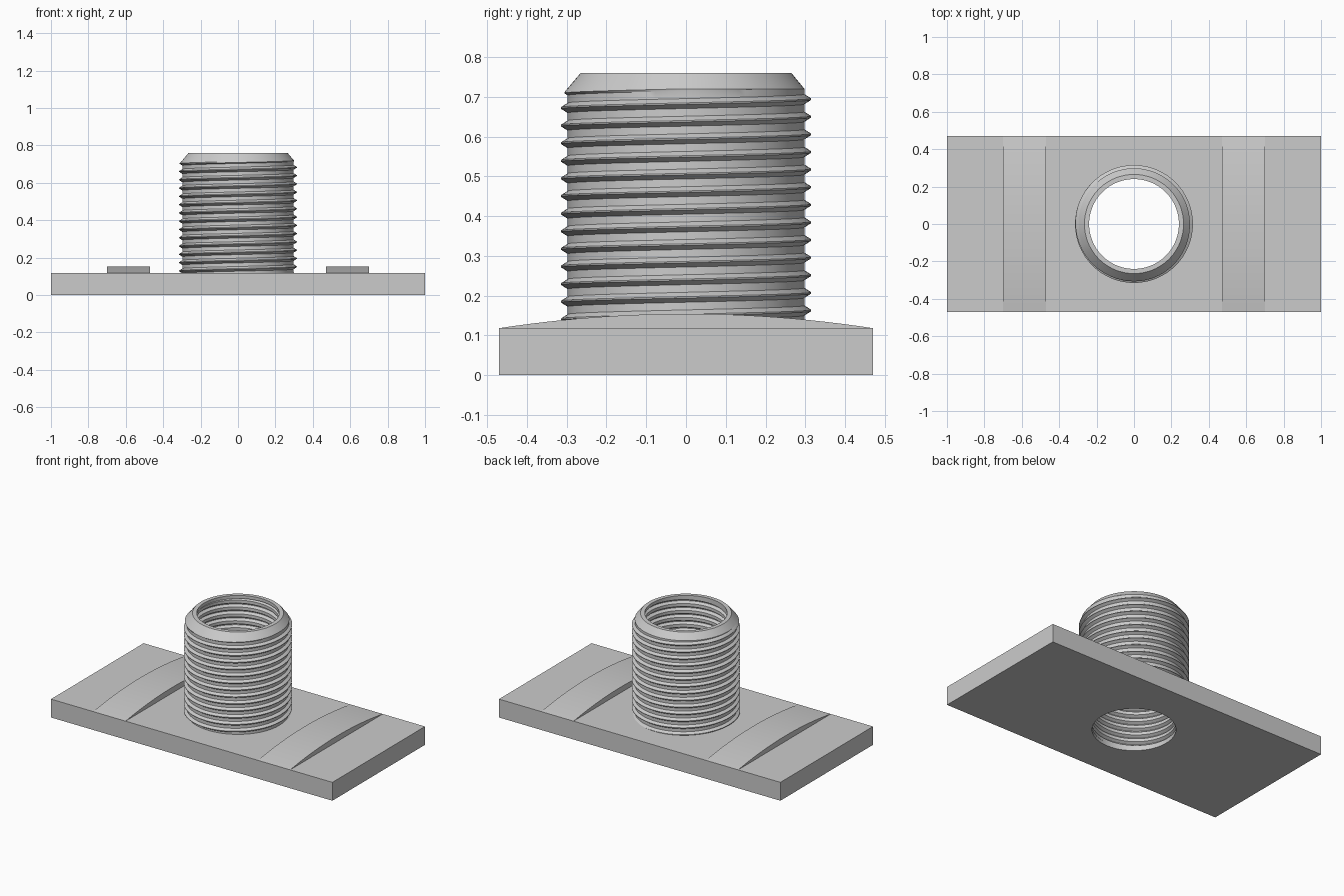
import bpy, bmesh, math

if "Cube" in bpy.data.objects:
    bpy.data.objects.remove(bpy.data.objects["Cube"])

GREY = (0.6, 0.6, 0.6, 1)
metal = bpy.data.materials.new("plain_grey")
metal.use_nodes = True
metal.diffuse_color = GREY
metal.node_tree.nodes["Principled BSDF"].inputs["Base Color"].default_value = GREY

HALF_DEPTH, PLATE_TOP, TOP = 0.47, 0.118, 0.76
BORE, CORE, RIM = 0.24, 0.298, 0.265
PITCH, CREST_Z = 0.0443, 0.683
FLANK, FLAT, HEIGHT = 0.0125, 0.0018, 0.017
SEGMENTS = 96


def finish(bm, name, smooth=False):
    mesh = bpy.data.meshes.new(name)
    bm.to_mesh(mesh)
    bm.free()
    mesh.materials.append(metal)
    obj = bpy.data.objects.new(name, mesh)
    bpy.context.collection.objects.link(obj)
    if smooth:
        bpy.ops.object.select_all(action="DESELECT")
        obj.select_set(True)
        bpy.context.view_layer.objects.active = obj
        bpy.ops.object.shade_smooth_by_angle(angle=math.radians(25))
    return obj


def loop_edges(bm, points):
    verts = [bm.verts.new(p) for p in points]
    return verts, [bm.edges.new((v, verts[i - 1])) for i, v in enumerate(verts)]


# Base plate, open in the middle for the threaded sleeve
def plate_sheet(bm, z, radius):
    corners = [(-1, -1), (1, -1), (1, 1), (-1, 1)]
    rect, outer = loop_edges(bm, [(x, y * HALF_DEPTH, z) for x, y in corners])
    angles = [math.tau * i / SEGMENTS for i in range(SEGMENTS)]
    _, inner = loop_edges(bm, [(radius * math.cos(a), radius * math.sin(a), z) for a in angles])
    bmesh.ops.triangle_fill(bm, edges=outer + inner, use_beauty=True, normal=(0, 0, 1))
    return rect


bm = bmesh.new()
low = plate_sheet(bm, 0, BORE)
high = plate_sheet(bm, PLATE_TOP, CORE - 0.01)
for i in range(4):
    bm.faces.new((low[i - 1], low[i], high[i], high[i - 1]))
bmesh.ops.recalc_face_normals(bm, faces=bm.faces[:])
finish(bm, "base_plate")


# Arched ridges across the plate
def ridge(name, x0, x1):
    bm = bmesh.new()
    steps = 24
    verts = []
    for i in range(steps + 1):
        t = 2 * i / steps - 1
        verts.append(bm.verts.new((x0, t * HALF_DEPTH, PLATE_TOP + 0.036 * (1 - t * t))))
    end = bm.faces.new(verts)
    new = bmesh.ops.extrude_face_region(bm, geom=[end])["geom"]
    moved = [g for g in new if isinstance(g, bmesh.types.BMVert)]
    bmesh.ops.translate(bm, verts=moved, vec=(x1 - x0, 0, 0))
    bmesh.ops.recalc_face_normals(bm, faces=bm.faces[:])
    finish(bm, name, smooth=True)


ridge("left_ridge", 0.47, 0.70)
ridge("right_ridge", -0.70, -0.47)


# Threaded sleeve: helical thread outside and inside, chamfered rim
def thread_radius(base, angle, z):
    turns = (z - CREST_Z) / PITCH - angle / math.tau
    distance = abs((turns + 0.5) % 1 - 0.5) * PITCH
    return base + HEIGHT * max(0, min(1, (FLANK - distance) / (FLANK - FLAT)))


def chamfer_radius(z):
    return RIM + (TOP - z) * 0.85


def thread_column(base, angle, z0, z1):
    mid = (FLANK + FLAT) / 2
    column = []
    for turn in range(-18, 4):
        for offset in (-FLANK, -mid, -FLAT, FLAT, mid, FLANK):
            z = CREST_Z + PITCH * (turn + angle / math.tau) + offset
            z = max(z0, min(z1, z))
            radius = min(thread_radius(base, angle, z), chamfer_radius(z))
            column.append((radius, z))
    return column


bm = bmesh.new()
columns = []
for j in range(SEGMENTS + 1):
    a = math.tau * j / SEGMENTS
    inside = thread_column(BORE, a, 0.02, TOP - 0.02)
    outside = thread_column(CORE, a, PLATE_TOP - 0.006, TOP - 0.04)
    profile = [(BORE, 0), (BORE, 0.02)] + inside
    profile += [(BORE, TOP - 0.02), (BORE, TOP), (RIM, TOP)] + outside[::-1]
    columns.append([bm.verts.new((r * math.cos(a), r * math.sin(a), z)) for r, z in profile])
for c, d in zip(columns, columns[1:]):
    for i in range(len(c) - 1):
        bm.faces.new((c[i], c[i + 1], d[i + 1], d[i]))
bmesh.ops.remove_doubles(bm, verts=bm.verts[:], dist=0.00002)
finish(bm, "threaded_sleeve", smooth=True)
